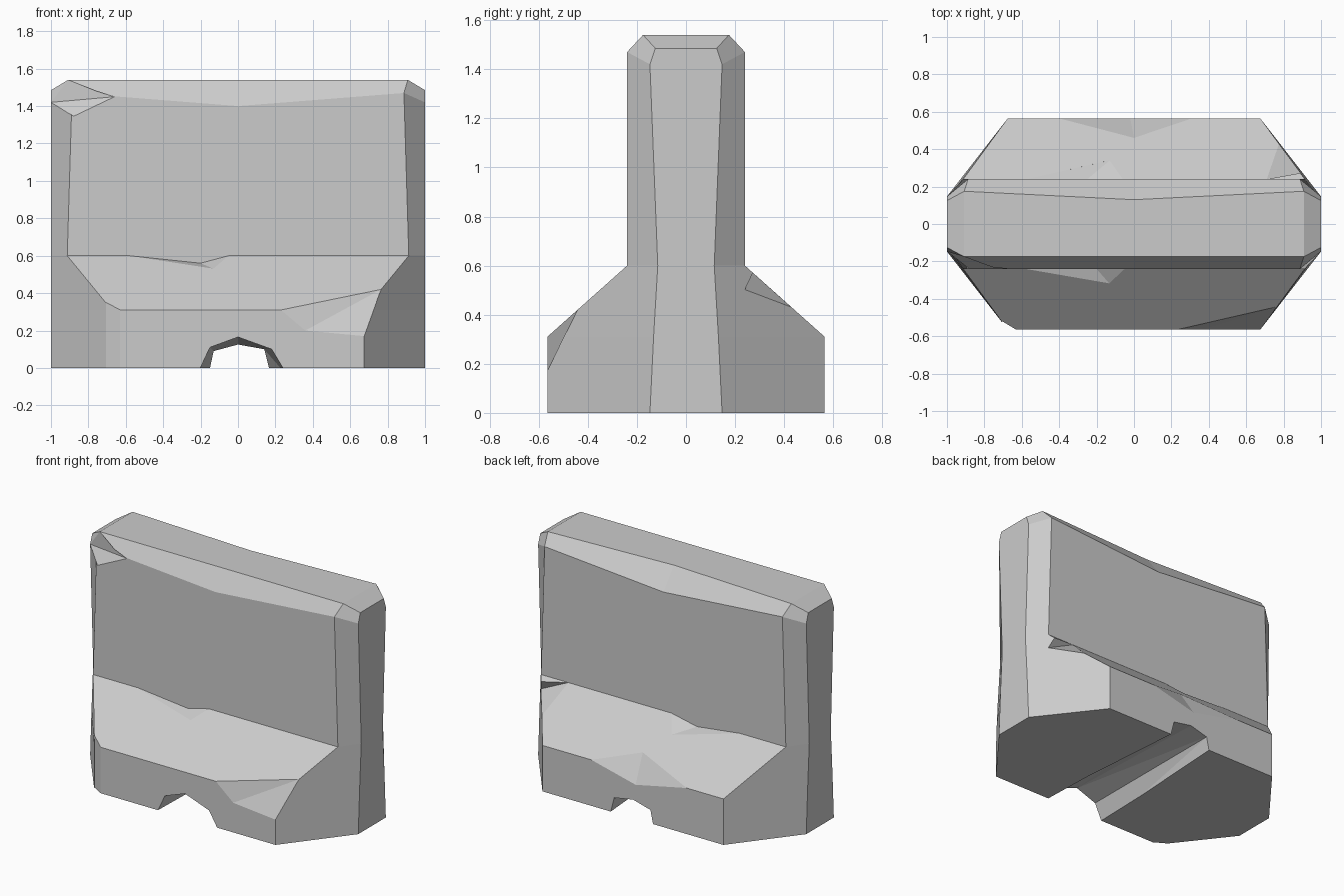
import bpy, bmesh

if "Cube" in bpy.data.objects:
    bpy.data.objects.remove(bpy.data.objects["Cube"])


def add_object(name, bm):
    bmesh.ops.recalc_face_normals(bm, faces=bm.faces)
    me = bpy.data.meshes.new(name)
    bm.to_mesh(me)
    bm.free()
    ob = bpy.data.objects.new(name, me)
    bpy.context.collection.objects.link(ob)
    return ob


def ring(bm, w, d, e, z_side, z_end, z_mid, mid_back):
    # ten-point plan outline with chamfered corners
    pts = [(w, -d, z_side), (1, -e, z_end), (1, e, z_end), (w, d, z_side),
           (0, mid_back, z_mid), (-w, d, z_side), (-1, e, z_end),
           (-1, -e, z_end), (-w, -d, z_side), (0, -d, z_mid)]
    return [bm.verts.new(p) for p in pts]


# Barrier body: stacked outlines from foot to top
bm = bmesh.new()
levels = [(.675, .565, .147, 0, 0, 0, .565),
          (.675, .565, .132, .31, .31, .31, .565),
          (.913, .24, .115, .60, .60, .60, .24),
          (.887, .24, .147, 1.47, 1.42, 1.40, .24),
          (.908, .175, .125, 1.54, 1.485, 1.54, .13)]
rings = [ring(bm, *lv) for lv in levels]
for a, b in zip(rings, rings[1:]):
    for i in range(10):
        j = (i + 1) % 10
        bm.faces.new((a[i], a[j], b[j], b[i]))
bm.faces.new(rings[0][::-1])
for idx in ((0, 1, 2, 3), (0, 3, 4, 5, 8, 9), (5, 6, 7, 8)):
    bm.faces.new([rings[-1][i] for i in idx])
barrier = add_object("concrete_barrier", bm)


def carve(points):
    # subtract the convex hull of the points from the barrier
    bm = bmesh.new()
    for p in points:
        bm.verts.new(p)
    bmesh.ops.convex_hull(bm, input=bm.verts)
    cutter = add_object("chip_cutter", bm)
    cutter.hide_render = True
    mod = barrier.modifiers.new("carve", 'BOOLEAN')
    mod.operation = 'DIFFERENCE'
    mod.solver = 'EXACT'
    mod.object = cutter
    bpy.context.view_layer.objects.active = barrier
    bpy.ops.object.modifier_apply(modifier=mod.name)
    bpy.data.objects.remove(cutter)


# Drain channel under the foot, wider at the front
front = [(-.225, -.05), (-.15, .11), (0, .165), (.18, .10), (.27, -.05)]
back = [(-.16, -.05), (-.13, .09), (0, .125), (.14, .10), (.178, -.05)]
carve([(x, -.57, z) for x, z in front] + [(x, .57, z) for x, z in back])

# Front foot: large right chip, left corner bevel
carve([(.23, -.565, .31), (.675, -.565, .17), (.765, -.442, .42),
       (.36, -.565, .20), (.75, -.66, .40)])
carve([(x, y, z) for z in (-.1, .5)
       for x, y in ((-.63, -.565), (-.705, -.52), (-.73, -.62))])

# Creases between slope and wall, front and back
carve([(-.58, -.24, .60), (-.20, -.24, .56), (-.05, -.24, .60),
       (-.13, -.32, .53), (-.2, -.32, .66)])
carve([(-.57, .24, .60), (-.25, .24, .56), (-.06, .24, .60),
       (-.13, .34, .51), (-.2, .34, .66)])

# Back foot: middle notch and right corner chip
carve([(-.40, .565, .31), (.31, .565, .31), (0, .46, .404),
       (-.02, .565, .23), (0, .65, .42)])
carve([(.71, .24, .60), (.92, .24, .50), (.775, .43, .43), (.97, .34, .65)])

# Broken top corner at front left
carve([(-.908, -.175, 1.54), (-1, -.147, 1.42), (-.66, -.24, 1.45),
       (-.88, -.24, 1.345), (-1.03, -.33, 1.52)])
